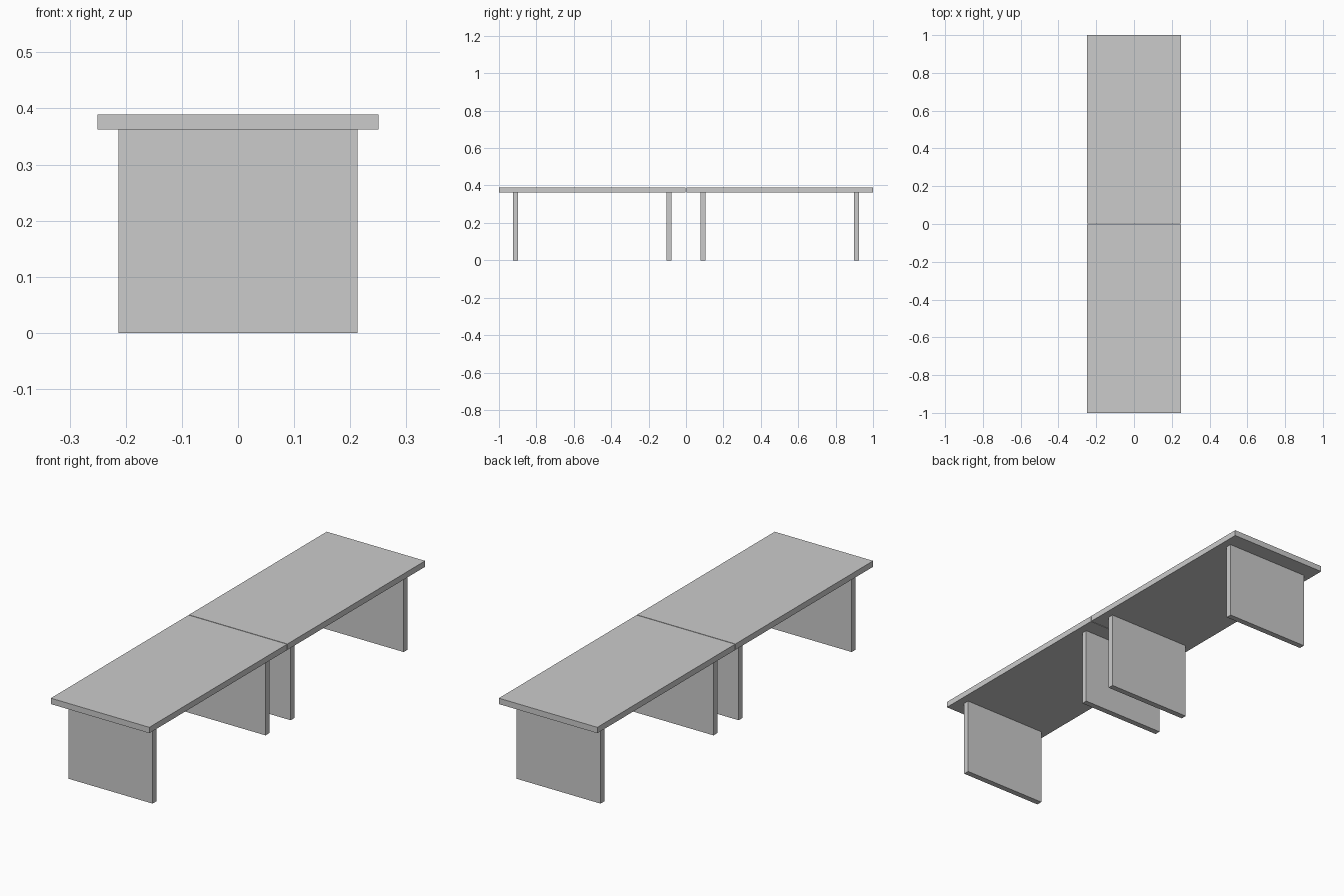
import bpy

if "Cube" in bpy.data.objects:
    bpy.data.objects.remove(bpy.data.objects["Cube"])

LEG_H, THICK = 0.362, 0.027
TOP_W, LEG_W = 0.5, 0.426
GAP = 0.003      # hairline seam between the two tables
INSET = 0.076    # panel legs set in from each table end


def box(name, x, y, z):
    """Box from (min, max) ranges."""
    bpy.ops.mesh.primitive_cube_add(size=1, location=[sum(r) / 2 for r in (x, y, z)])
    ob = bpy.context.object
    ob.name = name
    ob.scale = [r[1] - r[0] for r in (x, y, z)]
    bpy.ops.object.transform_apply(location=False, rotation=False, scale=True)
    return ob


# Two identical tables placed end to end
for side, y0, y1 in (("front", -1.0, -GAP / 2), ("back", GAP / 2, 1.0)):
    # Table top
    box(f"{side}_table_top", (-TOP_W / 2, TOP_W / 2), (y0, y1), (LEG_H, LEG_H + THICK))
    # Panel legs
    for end, y in (("front", y0 + INSET), ("back", y1 - INSET - THICK)):
        box(f"{side}_table_{end}_leg", (-LEG_W / 2, LEG_W / 2), (y, y + THICK), (0, LEG_H))
